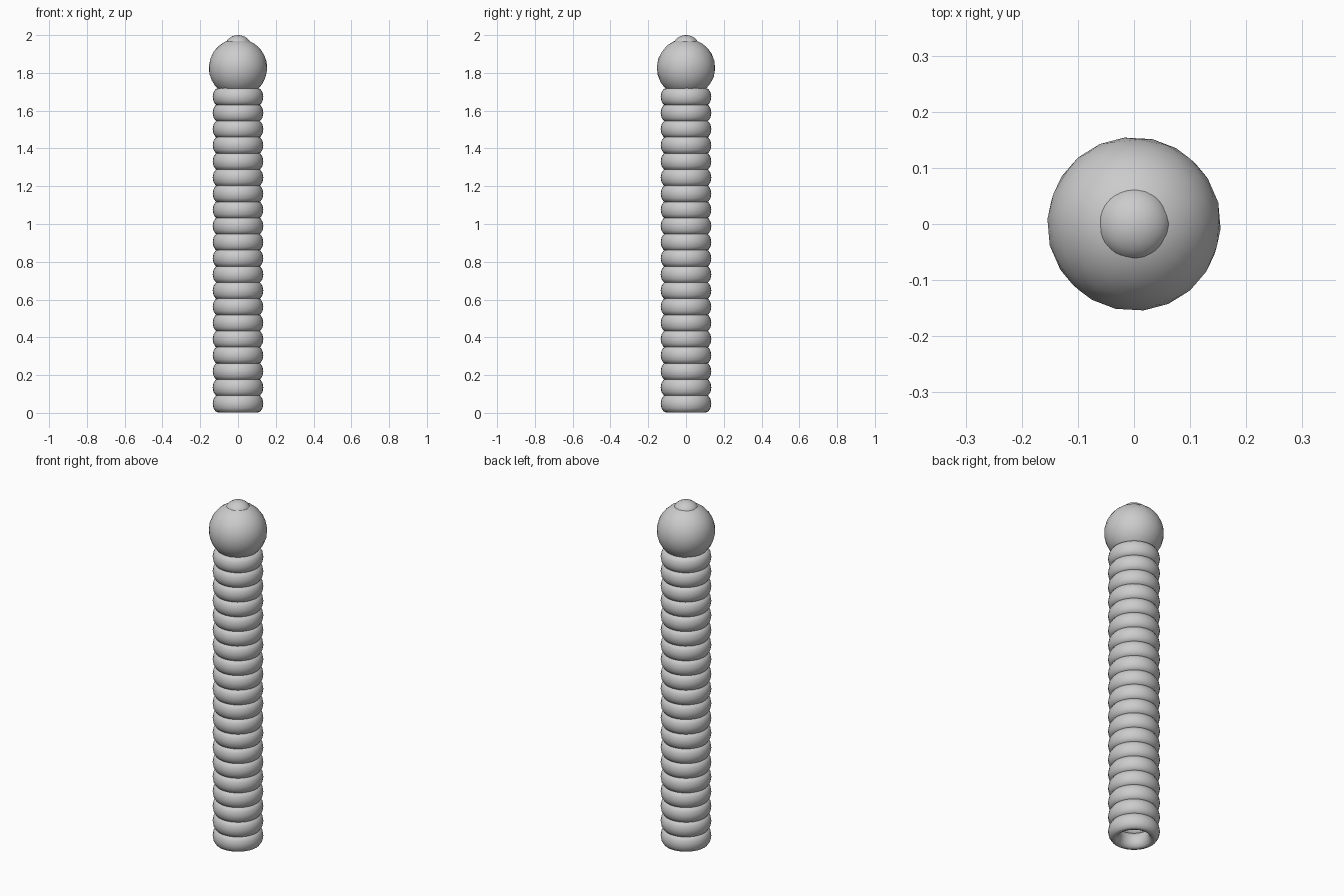
import bpy, bmesh, math
from mathutils import Matrix

if "Cube" in bpy.data.objects:
    bpy.data.objects.remove(bpy.data.objects["Cube"])


def make_object(name, bm):
    mesh = bpy.data.meshes.new(name)
    bm.normal_update()
    bm.to_mesh(mesh)
    bm.free()
    mesh.shade_smooth()
    obj = bpy.data.objects.new(name, mesh)
    bpy.context.collection.objects.link(obj)
    return obj


def ring(name, z, major=0.104, half_width=0.03, half_height=0.047, sides=32, steps=12):
    # closed oval cross-section swept around z
    bm = bmesh.new()
    loops = []
    for i in range(sides):
        a = 2 * math.pi * i / sides
        loop = []
        for j in range(steps):
            t = 2 * math.pi * j / steps
            r = major + half_width * math.cos(t)
            loop.append(bm.verts.new((r * math.cos(a), r * math.sin(a),
                                      z + half_height * math.sin(t))))
        loops.append(loop)
    for i in range(sides):
        a, b = loops[i], loops[(i + 1) % sides]
        for j in range(steps):
            k = (j + 1) % steps
            bm.faces.new((a[j], b[j], b[k], a[k]))
    return make_object(name, bm)


def ball(name, z, radius, height, spin=0.0):
    bm = bmesh.new()
    bmesh.ops.create_icosphere(bm, subdivisions=3, radius=1.0)
    turn = Matrix.Rotation(spin, 4, 'Z') @ Matrix.Rotation(spin, 4, 'X')
    bmesh.ops.transform(bm, verts=bm.verts, matrix=turn)
    bmesh.ops.scale(bm, verts=bm.verts, vec=(radius, radius, height))
    bmesh.ops.translate(bm, verts=bm.verts, vec=(0, 0, z))
    return make_object(name, bm)


# Stack of twenty rings forming the ribbed hollow shaft
for n in range(20):
    ring(f"shaft_ring_{n + 1:02d}", 0.049 + n * 0.0855)

# Rounded head and the small button on its top
ball("head", 1.827, 0.155, 0.155, spin=0.25)
ball("top_button", 1.946, 0.067, 0.054)
